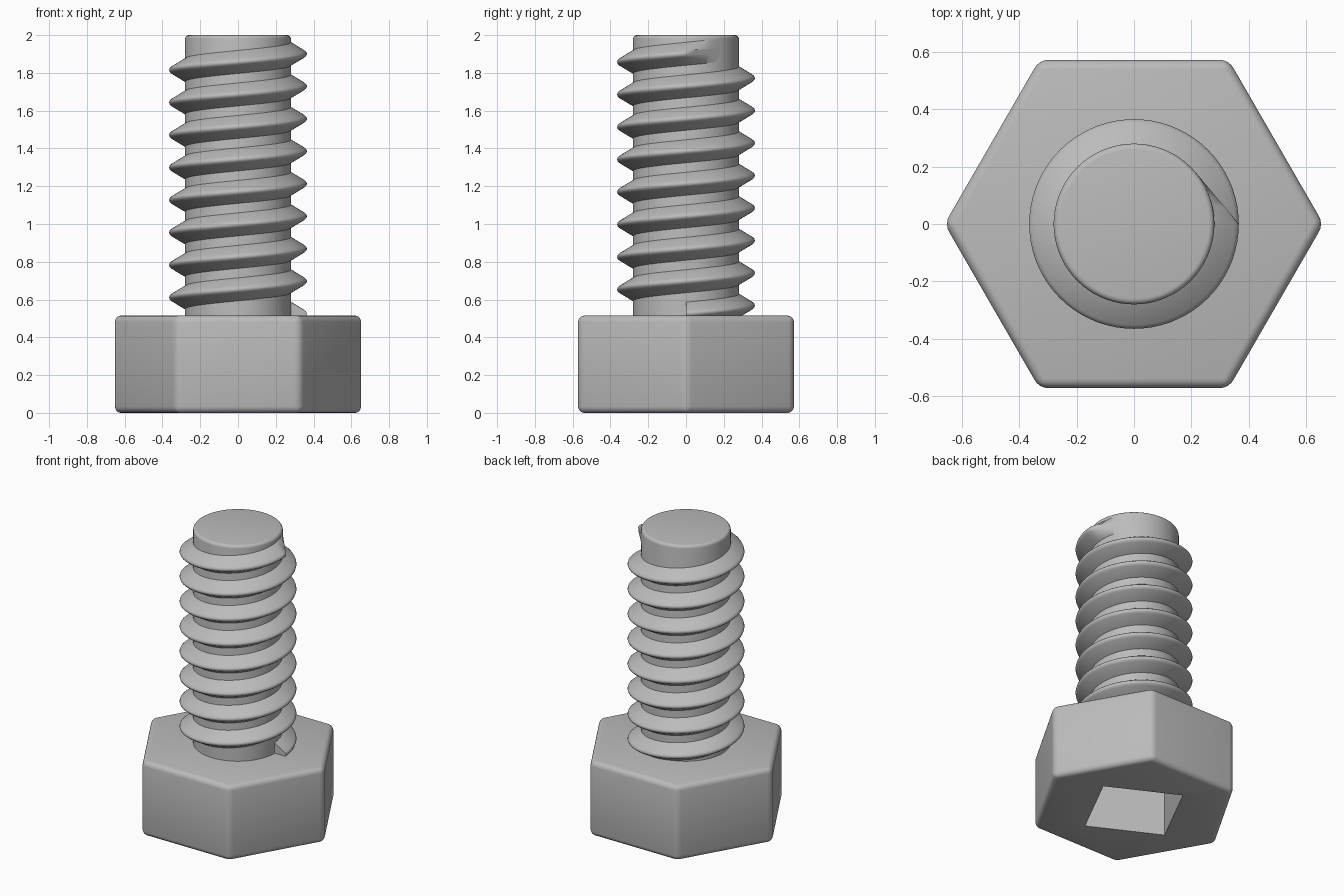
import bpy, bmesh, math
from mathutils import Matrix, Vector

cube = bpy.data.objects.get("Cube")
if cube:
    bpy.data.objects.remove(cube, do_unlink=True)

# One plain grey metal
steel = bpy.data.materials.new("grey steel")
steel.use_nodes = True
GREY = (0.5, 0.5, 0.5, 1)
steel.diffuse_color = GREY
steel.node_tree.nodes["Principled BSDF"].inputs["Base Color"].default_value = GREY


def finish(name, bm):
    """Turn a bmesh into a named object with the shared material."""
    bmesh.ops.recalc_face_normals(bm, faces=bm.faces)
    mesh = bpy.data.meshes.new(name)
    bm.to_mesh(mesh)
    bm.free()
    mesh.materials.append(steel)
    obj = bpy.data.objects.new(name, mesh)
    bpy.context.collection.objects.link(obj)
    return obj


def select(obj):
    bpy.ops.object.select_all(action='DESELECT')
    obj.select_set(True)
    bpy.context.view_layer.objects.active = obj


def prism(sides, radius, z0, z1, turn=0):
    """Upright prism with its first corner turned from +x."""
    bm = bmesh.new()
    ring = [bm.verts.new((radius * math.cos(turn + math.tau * i / sides),
                          radius * math.sin(turn + math.tau * i / sides), z0))
            for i in range(sides)]
    base = bm.faces.new(ring)
    top = bmesh.ops.extrude_face_region(bm, geom=[base])["geom"]
    verts = [g for g in top if isinstance(g, bmesh.types.BMVert)]
    bmesh.ops.translate(bm, verts=verts, vec=(0, 0, z1 - z0))
    bmesh.ops.recalc_face_normals(bm, faces=bm.faces)
    return bm


# Hexagonal head with rounded edges
bm = prism(6, 0.66, 0, 0.515)
bmesh.ops.bevel(bm, geom=list(bm.edges), offset=0.033, segments=4,
                profile=0.5, affect='EDGES')
head = finish("hex_head", bm)

# Square drive socket cut into the underside of the head
cutter = finish("socket_cutter", prism(4, 0.36, -0.1, 0.33, math.radians(18)))
cutter.hide_render = True
cut = head.modifiers.new("socket", 'BOOLEAN')
cut.operation = 'DIFFERENCE'
cut.solver = 'EXACT'
cut.object = cutter
select(head)
bpy.ops.object.modifier_apply(modifier=cut.name)
bpy.data.objects.remove(cutter, do_unlink=True)

# Round shank with a softened top rim
CORE = 0.28
bm = prism(72, CORE, 0.42, 2.0)
rim = [e for e in bm.edges if all(v.co.z > 1.9 for v in e.verts)]
bmesh.ops.bevel(bm, geom=rim, offset=0.02, segments=4, profile=0.5,
                affect='EDGES')
shank = finish("shank", bm)

# Right-handed thread: a rounded ridge swept up the shank
PITCH, START, TURNS, STEPS = 0.172, 0.525, 8, 72
half = [(0.265, 0.068), (CORE, 0.061), (0.352, 0.018), (0.362, 0.009)]
ridge = [(r, -h) for r, h in half] + [(0.365, 0)] + [(r, h) for r, h in half[::-1]]
runout = math.radians(40)  # last stretch is planed flush with the shank
bm = bmesh.new()
rings = []
for i in range(TURNS * STEPS + STEPS // 9 + 1):
    angle = math.tau * i / STEPS
    past = angle - TURNS * math.tau
    limit = CORE / math.cos(runout - past) if past > 0 else 1
    spin = Matrix.Rotation(angle, 3, 'Z')
    z = START + PITCH * i / STEPS
    rings.append([bm.verts.new(spin @ Vector((min(r, limit), 0, z + h)))
                  for r, h in ridge])
for a, b in zip(rings, rings[1:]):
    for j in range(len(ridge)):
        k = (j + 1) % len(ridge)
        bm.faces.new((a[j], a[k], b[k], b[j]))
bm.faces.new(rings[0])
bm.faces.new(rings[-1][::-1])
thread = finish("thread", bm)

# Smooth rounded surfaces while keeping the crisp edges
for obj in (head, shank, thread):
    select(obj)
    bpy.ops.object.shade_smooth_by_angle(angle=math.radians(42))
